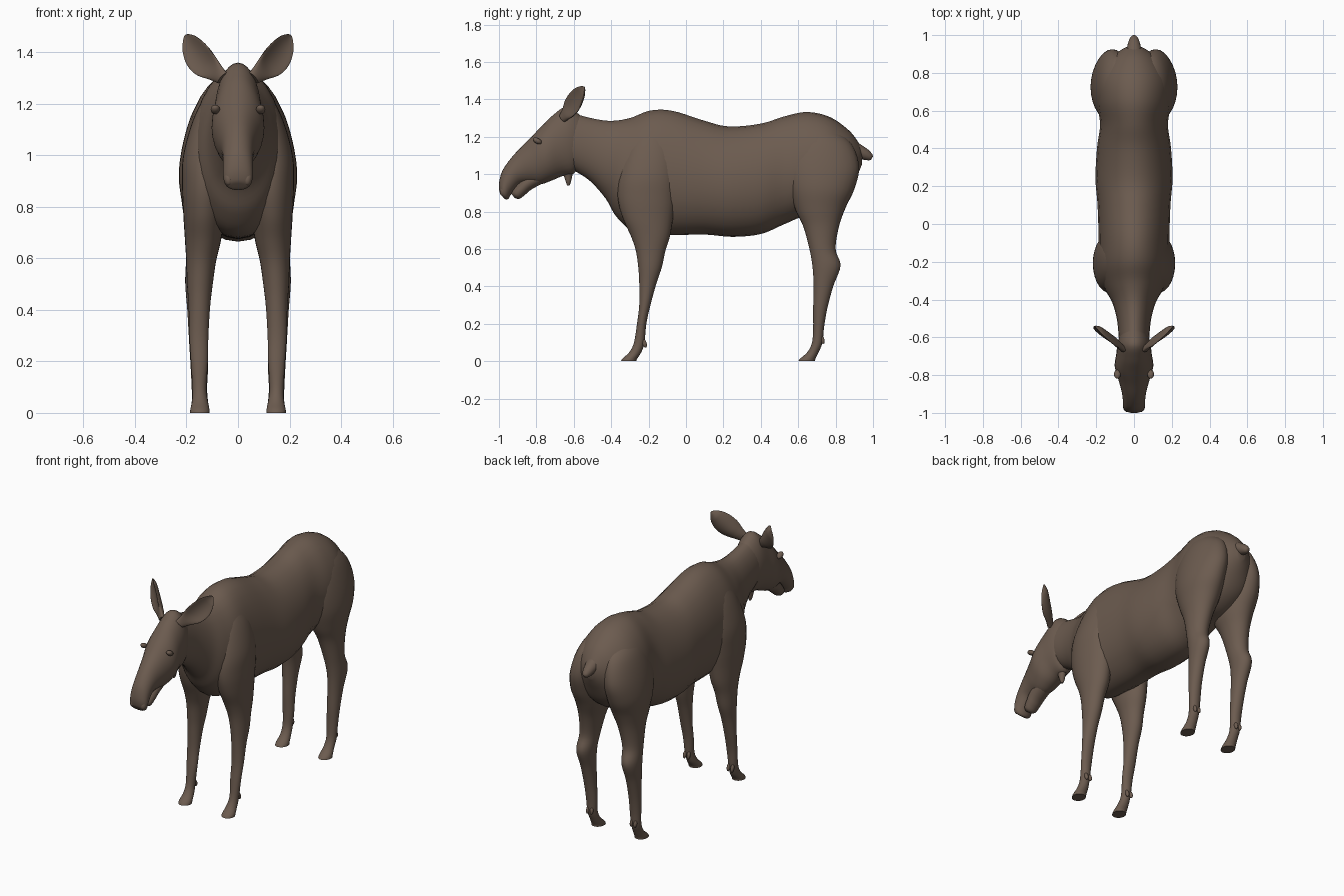
import bpy, bmesh, math
from mathutils import Vector

brown = bpy.data.materials.new("dark_brown_hide")
brown.diffuse_color = (0.15, 0.106, 0.079, 1)
SEG = 28


def skin(name, rings, mirror=False):
    """Join rings of points into a closed smooth tube."""
    bm = bmesh.new()
    vr = [[bm.verts.new(p) for p in r] for r in rings]
    n = len(vr[0])
    for a, b in zip(vr, vr[1:]):
        for i in range(n):
            j = (i + 1) % n
            bm.faces.new((a[i], a[j], b[j], b[i]))
    for r in (vr[0], vr[-1]):
        pole = bm.verts.new(sum((v.co for v in r), Vector()) / n)
        for i in range(n):
            bm.faces.new((r[i], r[(i + 1) % n], pole))
    bmesh.ops.recalc_face_normals(bm, faces=bm.faces)
    me = bpy.data.meshes.new(name)
    bm.to_mesh(me)
    bm.free()
    me.materials.append(brown)
    ob = bpy.data.objects.new(name, me)
    bpy.context.collection.objects.link(ob)
    bpy.ops.object.select_all(action='DESELECT')
    ob.select_set(True)
    bpy.context.view_layer.objects.active = ob
    bpy.ops.object.shade_smooth_by_angle(angle=math.radians(55))
    if mirror:
        ob.modifiers.new("mirror", 'MIRROR').use_mirror_merge = False
    return ob


def spline(keys, steps=5):
    """Catmull-Rom interpolation of tuples."""
    out = []
    for i in range(len(keys) - 1):
        p0, p1 = keys[max(i - 1, 0)], keys[i]
        p2, p3 = keys[i + 1], keys[min(i + 2, len(keys) - 1)]
        for s in range(steps):
            t = s / steps
            out.append([0.5 * (2 * b + (c - a) * t + (2 * a - 5 * b + 4 * c - d) * t * t
                               + (3 * b - a - 3 * c + d) * t ** 3)
                        for a, b, c, d in zip(p0, p1, p2, p3)])
    return out + [list(keys[-1])]


def loft(name, keys, egg=0.0, mirror=False):
    """Each key: y, z of one edge, y, z of the opposite edge, half width, centre x."""
    rings = []
    for y1, z1, y2, z2, w, cx in spline([k if len(k) == 6 else k + (0,) for k in keys]):
        ring = []
        for i in range(SEG):
            a = 2 * math.pi * i / SEG
            c, s = math.cos(a), math.sin(a)
            f = (1 + c) / 2
            ring.append((cx + w * s * (1 - egg * c),
                         y2 + (y1 - y2) * f, z2 + (z1 - z2) * f))
        rings.append(ring)
    return skin(name, rings, mirror)


def blob(name, centre, size, tilt=0.0, mirror=True):
    """Small ellipsoid, tilted about the x axis."""
    rings = []
    for k in range(1, 12):
        b = math.pi * k / 12
        ring = []
        for i in range(16):
            a = 2 * math.pi * i / 16
            x = size[0] * math.sin(b) * math.cos(a)
            y = size[1] * math.sin(b) * math.sin(a)
            z = size[2] * math.cos(b)
            ring.append((centre[0] + x,
                         centre[1] + y * math.cos(tilt) - z * math.sin(tilt),
                         centre[2] + y * math.sin(tilt) + z * math.cos(tilt)))
        rings.append(ring)
    return skin(name, rings, mirror)


# Neck, barrel and rump
loft("body", [
    (-.62, 1.33, -.60, 1.02, .080), (-.50, 1.298, -.515, .965, .090),
    (-.40, 1.285, -.43, .87, .115), (-.30, 1.30, -.37, .77, .155),
    (-.19, 1.34, -.27, .69, .185), (-.07, 1.338, -.09, .675, .187),
    (.10, 1.285, .10, .677, .193), (.23, 1.255, .25, .665, .204),
    (.40, 1.27, .40, .68, .196), (.53, 1.31, .52, .73, .180),
    (.65, 1.332, .64, .78, .195), (.77, 1.305, .75, .80, .195),
    (.87, 1.235, .85, .87, .145), (.925, 1.165, .91, .98, .075),
    (.945, 1.12, .94, 1.05, .025)], egg=0.08)

# Head: poll, brow, long nose, overhanging upper lip
loft("head", [
    (-.55, 1.30, -.575, 1.04, .065), (-.635, 1.36, -.605, 1.0, .085),
    (-.715, 1.312, -.66, .99, .094), (-.785, 1.243, -.72, .965, .102),
    (-.85, 1.175, -.78, .945, .085), (-.91, 1.115, -.84, .95, .068),
    (-.955, 1.06, -.89, .945, .060), (-.985, 1.01, -.93, .90, .058),
    (-1.0, .95, -.95, .868, .056), (-.997, .905, -.965, .866, .043),
    (-.985, .885, -.972, .87, .020)])
loft("lower_jaw", [
    (-.77, 1.03, -.72, .975, .050), (-.86, .99, -.82, .922, .050),
    (-.90, .95, -.86, .89, .045), (-.928, .915, -.89, .868, .037),
    (-.935, .895, -.915, .872, .018)])
blob("eyelid", (.088, -.795, 1.178), (.018, .026, .015), -0.5)
blob("nostril_rim", (.036, -.972, .915), (.020, .022, .034), -0.3)

# Throat flap and tail
loft("throat_flap", [
    (-.665, 1.03, -.60, 1.03, .030), (-.653, .99, -.608, .99, .020),
    (-.643, .96, -.615, .96, .014), (-.636, .94, -.622, .94, .006)])
loft("tail", [
    (.87, 1.20, .88, 1.08, .050), (.94, 1.155, .92, 1.085, .038),
    (.975, 1.13, .95, 1.077, .030), (.995, 1.108, .978, 1.074, .019),
    (1.0, 1.095, .99, 1.078, .009)])

# Legs from shoulder or haunch down to hoof
loft("front_leg", [
    (-.24, 1.27, -.12, 1.27, .045, .06), (-.31, 1.15, -.06, 1.15, .07, .10),
    (-.355, 1.0, -.05, 1.0, .09, .123), (-.365, .88, -.055, .87, .09, .127),
    (-.34, .77, -.07, .76, .08, .132), (-.295, .67, -.085, .67, .07, .136),
    (-.268, .59, -.11, .59, .058, .143), (-.255, .50, -.13, .50, .05, .148),
    (-.25, .42, -.16, .41, .042, .15), (-.25, .30, -.19, .30, .037, .152),
    (-.262, .20, -.212, .20, .033, .15), (-.278, .10, -.222, .10, .027, .15),
    (-.302, .05, -.238, .05, .030, .148), (-.338, .015, -.262, .012, .037, .148),
    (-.348, 0, -.265, 0, .038, .148)], mirror=True)
loft("hind_leg", [
    (.62, 1.28, .76, 1.26, .05, .06), (.56, 1.18, .88, 1.17, .085, .088),
    (.535, 1.06, .925, 1.04, .10, .113), (.55, .93, .90, .92, .105, .125),
    (.585, .81, .853, .82, .093, .125), (.627, .72, .818, .72, .07, .135),
    (.66, .60, .80, .60, .055, .147), (.677, .50, .826, .51, .05, .155),
    (.682, .40, .787, .40, .042, .155), (.68, .28, .755, .28, .037, .153),
    (.68, .18, .738, .18, .034, .15), (.674, .10, .73, .10, .030, .15),
    (.650, .05, .710, .05, .031, .148), (.612, .015, .692, .012, .037, .148),
    (.600, 0, .690, 0, .038, .148)], mirror=True)

# Dewclaws behind each foot
for label, y, z in (("front", -.222, .095), ("hind", .728, .115)):
    for side in (-1, 1):
        blob(f"{label}_dewclaw_{'inner' if side < 0 else 'outer'}",
             (.15 + side * .013, y, z), (.010, .012, .024), 0.3)

# Cupped leaf-shaped ears opening forward and outward
base, tip = Vector((.060, -.66, 1.30)), Vector((.206, -.542, 1.466))
axis = tip - base
wide = Vector((.07, .05, -.09)).normalized()
front = wide.cross(axis).normalized()
ear = []
for t, hw in spline([(0, .028), (.15, .038), (.38, .058), (.6, .060),
                     (.8, .046), (.94, .022), (1, .004)]):
    mid = base + axis * t + wide * (.012 * math.sin(math.pi * t))
    ring = []
    for i in range(SEG):
        a = 2 * math.pi * i / SEG
        u = math.cos(a)
        depth = math.sin(a) * (.011 + .012 * (1 - t) ** 3) * min(1, hw / .04)
        ring.append(mid + wide * (u * hw) + front * (depth + .4 * hw * (u * u - .4) * min(1, t * 3)))
    ear.append(ring)
skin("ear", ear, mirror=True)
